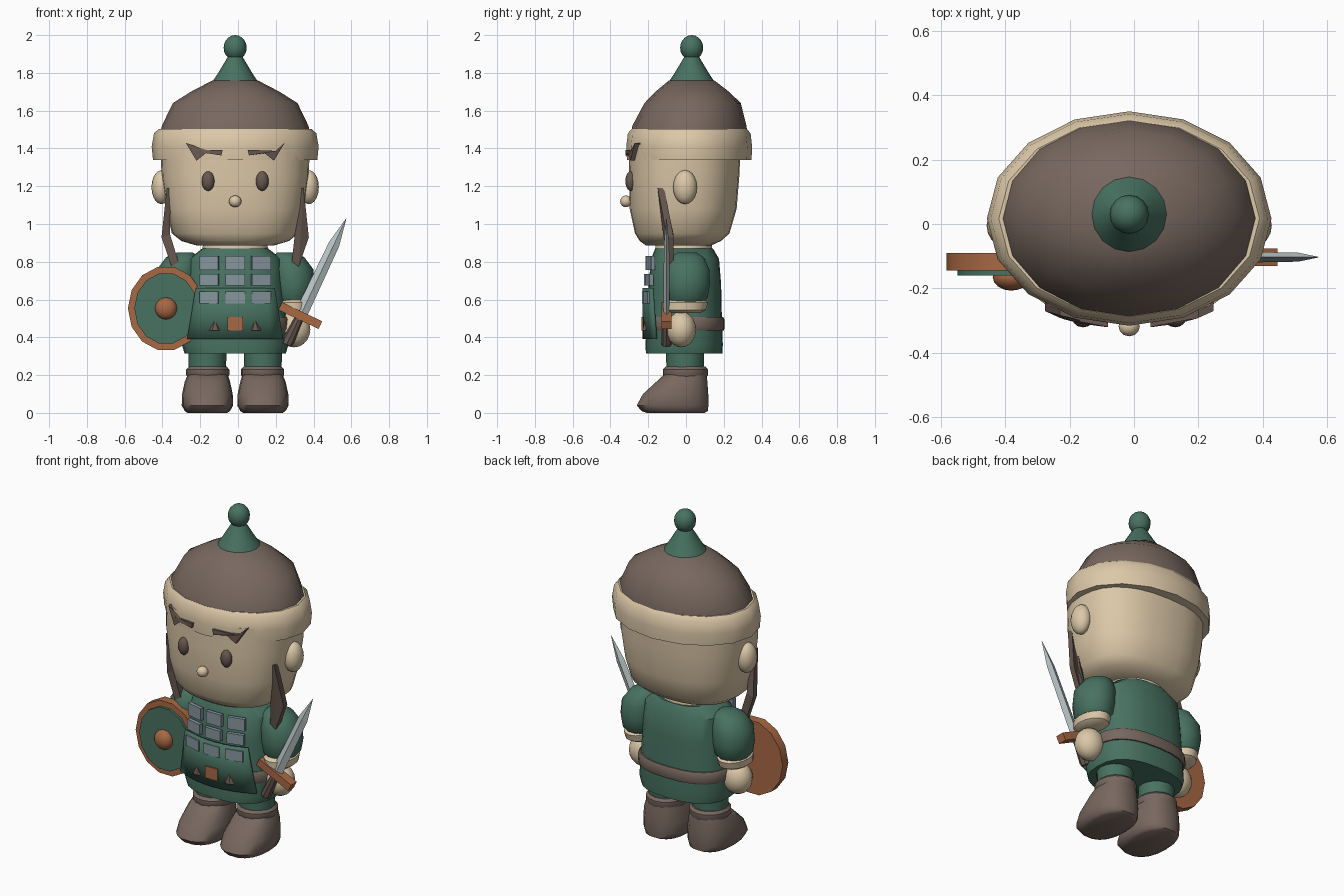
import bpy, bmesh, math
from mathutils import Matrix, Vector

if "Cube" in bpy.data.objects:
    bpy.data.objects.remove(bpy.data.objects["Cube"])

CX = -0.015  # symmetry line of the figure


def lin(c):
    c /= 255
    return c / 12.92 if c <= 0.04045 else ((c + 0.055) / 1.055) ** 2.4


def material(name, rgb):
    m = bpy.data.materials.new(name)
    m.diffuse_color = (*[lin(c) for c in rgb], 1)
    m.use_nodes = True
    m.node_tree.nodes["Principled BSDF"].inputs["Base Color"].default_value = m.diffuse_color
    return m


GREEN = material("green cloth", (72, 114, 98))
BROWN = material("brown leather", (120, 104, 95))
DARK = material("dark brown", (104, 87, 80))
TAN = material("tan skin and fur", (220, 200, 168))
ORANGE = material("orange wood", (168, 104, 68))
GREY = material("grey armour", (134, 150, 158))
STEEL = material("pale steel", (188, 199, 199))


def finish(name, bm, mat, angle=40):
    bmesh.ops.recalc_face_normals(bm, faces=bm.faces[:])
    me = bpy.data.meshes.new(name)
    bm.to_mesh(me)
    bm.free()
    me.materials.append(mat)
    ob = bpy.data.objects.new(name, me)
    ob.location.x = CX
    bpy.context.collection.objects.link(ob)
    bpy.ops.object.select_all(action='DESELECT')
    ob.select_set(True)
    bpy.context.view_layer.objects.active = ob
    if angle:
        bpy.ops.object.shade_smooth_by_angle(angle=math.radians(angle))
    return ob


def loft(name, rings, mat, n=16, power=2.0, angle=40):
    """Stack rounded rings (z, cx, cy, rx, ry) into a closed skin."""
    bm = bmesh.new()
    loops = []
    for z, cx, cy, rx, ry in rings:
        loop = []
        for i in range(n):
            t = 2 * math.pi * i / n
            c, s = math.cos(t), math.sin(t)
            x = math.copysign(abs(c) ** (2 / power), c)
            y = math.copysign(abs(s) ** (2 / power), s)
            loop.append(bm.verts.new((cx + rx * x, cy + ry * y, z)))
        loops.append(loop)
    for a, b in zip(loops, loops[1:]):
        for i in range(n):
            j = (i + 1) % n
            bm.faces.new((a[i], a[j], b[j], b[i]))
    bm.faces.new(loops[0])
    bm.faces.new(loops[-1])
    return finish(name, bm, mat, angle)


def ball(name, loc, size, mat, seg=16, rings=10):
    bm = bmesh.new()
    bmesh.ops.create_uvsphere(bm, u_segments=seg, v_segments=rings, radius=1)
    bm.transform(Matrix.Translation(loc) @ Matrix.Diagonal((*size, 1)))
    return finish(name, bm, mat, 60)


def box(name, loc, size, mat, rot=None):
    bm = bmesh.new()
    bmesh.ops.create_cube(bm, size=1)
    bm.transform(Matrix.Translation(loc) @ (rot or Matrix()) @ Matrix.Diagonal((*size, 1)))
    return finish(name, bm, mat, 0)


def plate(name, pts, front, depth, mat):
    """Outline in x, z; front(x, z) gives the y of the front side."""
    bm = bmesh.new()
    f = [bm.verts.new((x, front(x, z), z)) for x, z in pts]
    b = [bm.verts.new((x, front(x, z) + depth, z)) for x, z in pts]
    bm.faces.new(f)
    bm.faces.new(b)
    for i in range(len(pts)):
        j = (i + 1) % len(pts)
        bm.faces.new((f[i], f[j], b[j], b[i]))
    bmesh.ops.triangulate(bm, faces=[q for q in bm.faces if len(q.verts) > 4])
    return finish(name, bm, mat, 0)


# Head, collar and hat
loft("head", [(.885, 0, -.04, .20, .17), (.91, 0, -.03, .285, .215), (.95, 0, -.02, .335, .25),
              (1.08, 0, -.015, .365, .283), (1.25, 0, -.01, .39, .292), (1.42, 0, -.005, .395, .295)],
     TAN, 28, 2.4)
loft("collar", [(.84, 0, -.012, .18, .155), (.89, 0, -.012, .17, .148)], TAN, 20)
loft("hat_band", [(1.34, 0, .017, .435, .33), (1.41, 0, .017, .442, .333),
                  (1.48, 0, .017, .43, .325), (1.503, 0, .017, .405, .305)], TAN, 16)
loft("hat_dome", [(1.49, 0, .017, .395, .307), (1.52, 0, .018, .388, .302), (1.64, 0, .035, .33, .255),
                  (1.70, 0, .033, .235, .195), (1.76, 0, .03, .12, .12)], BROWN, 16, angle=60)
loft("hat_cone", [(1.745, 0, .03, .126, .126), (1.80, 0, .03, .09, .09), (1.90, 0, .03, .03, .03)], GREEN, 16)
ball("hat_knob", (0, .03, 1.933), (.061, .061, .067), GREEN)


def face_y(x, z):
    return -.03 - .292 * (1 - min(abs(x) / .395, .99) ** 2.4) ** (1 / 2.4)


ball("nose", (0, -.318, 1.12), (.033, .031, .031), TAN, 12, 8)

# Paired parts of face, arms and legs
for s, side in ((-1, "left"), (1, "right")):
    ball(f"ear_{side}", (s * .39, -.005, 1.195), (.053, .063, .09), TAN)
    ball(f"eye_{side}", (s * .143, -.293, 1.227), (.034, .028, .052), DARK, 12, 10)
    plate(f"eyebrow_{side}", [(s * x, z) for x, z in
          ((.262, 1.43), (.215, 1.387), (.066, 1.393), (.073, 1.363), (.155, 1.375), (.205, 1.335))],
          face_y, .035, DARK)
    plate(f"strap_{side}", [(s * x, z) for x, z in
          ((.342, 1.19), (.362, 1.19), (.39, .93), (.337, .775), (.30, .80), (.345, .945))],
          lambda x, z: -.15 + min(.05, (1.19 - z) * .2), .035, DARK)
    loft(f"sleeve_{side}", [(.85, s * .265, .005, .04, .05), (.825, s * .28, .005, .085, .09),
                            (.76, s * .302, .005, .112, .122), (.68, s * .308, .005, .114, .125),
                            (.61, s * .308, .003, .102, .115), (.58, s * .31, 0, .075, .09)], GREEN, 14)
    loft(f"cuff_{side}", [(.53, s * .312, -.012, .065, .09), (.545, s * .312, -.01, .084, .115),
                          (.585, s * .312, -.005, .088, .122), (.60, s * .312, -.005, .07, .10)], TAN, 16)
    ball(f"hand_{side}", (s * .312, -.025, .442), (.088, .078, .095), TAN, 14, 10)
    loft(f"leg_{side}", [(.22, s * .147, -.005, .098, .098), (.40, s * .147, -.005, .104, .104)], GREEN, 16)
    loft(f"boot_cuff_{side}", [(.185, s * .145, -.003, .105, .11), (.20, s * .145, -.003, .114, .119),
                               (.23, s * .145, -.003, .114, .119), (.245, s * .145, -.003, .10, .105)], BROWN, 16)
    loft(f"boot_{side}", [(0, s * .147, -.055, .105, .155), (.01, s * .147, -.06, .12, .178),
                          (.04, s * .147, -.071, .136, .192), (.10, s * .147, -.055, .134, .175),
                          (.165, s * .147, -.022, .12, .137), (.205, s * .145, -.003, .105, .112)],
         BROWN, 18, 2.4, 50)

# Tunic and belt
loft("tunic", [(.315, 0, -.01, .268, .202), (.36, 0, -.01, .282, .205), (.50, 0, -.008, .272, .198),
               (.68, 0, -.006, .258, .192), (.815, 0, -.005, .245, .18), (.87, 0, -.01, .175, .153)],
     GREEN, 24, 2.5)
loft("belt", [(.437, 0, -.006, .282, .206), (.45, 0, -.006, .288, .211),
              (.495, 0, -.006, .286, .210), (.507, 0, -.006, .278, .204)], BROWN, 24, 2.5)

# Curved front apron over the belt
bm = bmesh.new()
grid = []
for z, half in ((.39, .252), (.52, .23), (.66, .208)):
    grid.append([bm.verts.new((half * u, -.222 + (half * u) ** 2, z))
                 for u in (-1, -.75, -.5, -.25, 0, .25, .5, .75, 1)])
for a, b in zip(grid, grid[1:]):
    for i in range(len(a) - 1):
        bm.faces.new((a[i], a[i + 1], b[i + 1], b[i]))
apron = finish("apron", bm, GREEN)
mod = apron.modifiers.new("thickness", 'SOLIDIFY')
mod.thickness, mod.offset = .014, 0

# Chest armour, buckle and studs
for row, (z, h) in enumerate(((.793, .073), (.705, .062), (.61, .064))):
    for col in (-1, 0, 1):
        x = col * .137
        y = -.203 - .11 * (.79 - z) + .9 * x * x
        rot = Matrix.Rotation(math.atan(1.8 * x), 4, 'Z')
        box(f"chest_plate_{row}_{col + 1}", (x, y, z), (.102, .022, h), GREY, rot)
box("buckle", (0, -.222, .472), (.082, .026, .072), ORANGE)
for s in (-1, 1):
    loft(f"stud_{s}", [(.435, s * .106, -.212, .033, .022), (.487, s * .106, -.214, .004, .004)], DARK, 6, angle=0)


# Shield: discs facing the front
def disc(name, y0, y1, rx, rz, mat):
    ob = loft(name, [(-y0, 0, 0, rx, rz), (-y1, 0, 0, rx, rz)], mat, 14)
    ob.data.transform(Matrix.Translation((-.366, 0, .553)) @ Matrix.Rotation(math.pi / 2, 4, 'X'))
    return ob


disc("shield_rim", -.145, -.09, .202, .225, ORANGE)
disc("shield_face", -.16, -.14, .168, .19, GREEN)
ball("shield_boss", (-.366, -.165, .553), (.058, .042, .058), ORANGE)

# Sword: built upright around the guard, then leaned outwards
lean = Matrix.Translation((.345, -.103, .515)) @ Matrix.Rotation(math.radians(25.3), 4, 'Y')
sword = [
    loft("sword_blade", [(0, 0, 0, .034, .017), (.42, 0, 0, .029, .014), (.568, 0, 0, .001, .001)], STEEL, 4, angle=0),
    loft("sword_handle", [(-.17, 0, 0, .028, .026), (-.15, 0, 0, .032, .028), (0, 0, 0, .022, .022)], DARK, 8),
    box("sword_guard", (0, 0, 0), (.235, .055, .045), ORANGE),
]
for ob in sword:
    ob.data.transform(lean)
